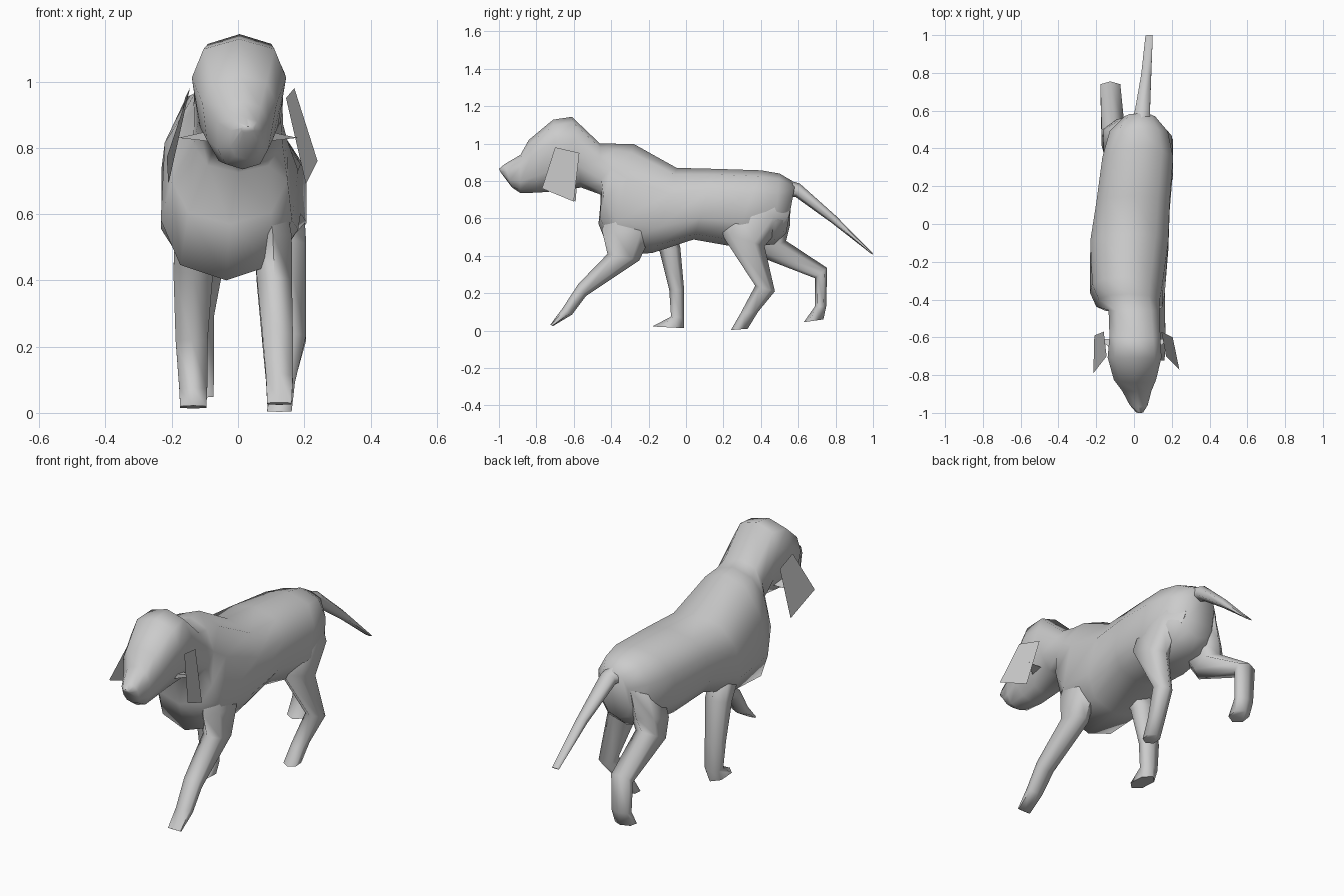
import bpy, bmesh, math


def finish(name, bm, angle=75):
    bmesh.ops.recalc_face_normals(bm, faces=bm.faces)
    me = bpy.data.meshes.new(name)
    bm.to_mesh(me)
    bm.free()
    ob = bpy.data.objects.new(name, me)
    bpy.context.collection.objects.link(ob)
    bpy.ops.object.select_all(action='DESELECT')
    ob.select_set(True)
    bpy.context.view_layer.objects.active = ob
    bpy.ops.object.shade_smooth_by_angle(angle=math.radians(angle))
    return ob


def soft(v, e):
    return math.copysign(abs(v) ** e, v)


def loft(name, rings, sides=6, e=0.9):
    """Skin rings given as (y1, z1, y2, z2, centre_x, half_width[, taper]):
    the two points are opposite ends of the ring in side view."""
    bm = bmesh.new()
    loops = []
    for y1, z1, y2, z2, cx, hw, *taper in rings:
        loop = []
        for i in range(sides):
            t = 2 * math.pi * i / sides
            c, s = soft(math.cos(t), e), soft(math.sin(t), e)
            w = hw * (1 + (taper[0] if taper else 0) * c)
            loop.append(bm.verts.new((cx + w * s,
                                      (y1 + y2) / 2 + (y1 - y2) / 2 * c,
                                      (z1 + z2) / 2 + (z1 - z2) / 2 * c)))
        loops.append(loop)
    for p, q in zip(loops, loops[1:]):
        for i in range(sides):
            j = (i + 1) % sides
            bm.faces.new((p[i], p[j], q[j], q[i]))
    bm.faces.new(loops[0])
    bm.faces.new(loops[-1])
    return finish(name, bm)


# Body in one skin: rump, barrel, chest, neck, skull, muzzle
loft("body_and_head", [
    (.585, .79, .535, .52, .03, .085),
    (.50, .84, .47, .46, .025, .16),
    (.40, .857, .25, .45, .02, .195),
    (.15, .865, .04, .487, -.005, .202),
    (-.05, .87, -.18, .415, -.025, .215),
    (-.28, .998, -.40, .40, -.035, .20, -.08),
    (-.37, .999, -.468, .57, -.025, .175, -.1),
    (-.46, 1.0, -.45, .725, 0, .14),
    (-.61, 1.143, -.56, .765, .005, .135, .1),
    (-.71, 1.128, -.70, .745, .003, .135, .25),
    (-.84, 1.02, -.79, .738, .005, .11, .15),
    (-.885, .94, -.885, .735, .015, .08),
    (-.97, .89, -.93, .765, .025, .05),
    (-1.0, .865, -.99, .845, .03, .02)], sides=10, e=0.8)

# Tail
loft("tail", [
    (.50, .82, .53, .71, .03, .06),
    (.61, .785, .585, .715, .045, .045),
    (.80, .615, .78, .575, .065, .03),
    (1.0, .413, .995, .407, .08, .022)])

# Front legs: one reaching forward, one under the chest
loft("front_leg_right", [
    (-.38, .72, -.22, .70, .085, .05),
    (-.45, .54, -.18, .52, .105, .065),
    (-.42, .41, -.25, .375, .11, .06),
    (-.575, .25, -.535, .185, .12, .052),
    (-.66, .12, -.61, .085, .125, .046),
    (-.725, .032, -.712, .024, .125, .042)])
loft("front_leg_left", [
    (-.28, .62, -.06, .58, -.135, .06),
    (-.14, .42, -.03, .44, -.135, .068),
    (-.09, .22, -.01, .22, -.14, .055),
    (-.08, .075, -.01, .07, -.135, .048),
    (-.18, .022, -.01, .013, -.135, .045)])

# Hind legs: one forward, one pushing off behind
loft("hind_leg_right", [
    (.26, .70, .55, .74, .10, .06),
    (.20, .61, .55, .61, .125, .085),
    (.18, .53, .42, .45, .14, .075),
    (.37, .24, .475, .21, .165, .046),
    (.29, .09, .385, .1, .135, .042),
    (.24, .003, .33, .01, .125, .042)])
loft("hind_leg_left", [
    (.30, .58, .56, .70, -.06, .07),
    (.32, .50, .555, .56, -.09, .08),
    (.38, .40, .535, .48, -.11, .07),
    (.69, .28, .755, .335, -.125, .06),
    (.69, .13, .75, .13, -.12, .055),
    (.63, .045, .735, .06, -.12, .052)])

# Flat hanging ears, each joined to the head by a thin wedge
for side, corners in {
    "right": [(.17, -.70, .98), (.145, -.57, .95), (.205, -.60, .69), (.24, -.77, .76)],
    "left": [(-.145, -.70, .98), (-.16, -.57, .95), (-.21, -.59, .69), (-.215, -.79, .77)],
}.items():
    bm = bmesh.new()
    bm.faces.new([bm.verts.new(c) for c in corners])
    s = 1 if side == "right" else -1
    root = [bm.verts.new((s * .09, y, z)) for y, z in ((-.69, .85), (-.61, .83), (-.69, .82))]
    tip = bm.verts.new((s * .18, -.61, .83))
    for i in range(3):
        bm.faces.new((root[i], root[(i + 1) % 3], tip))
    finish("ear_" + side, bm, 30)
